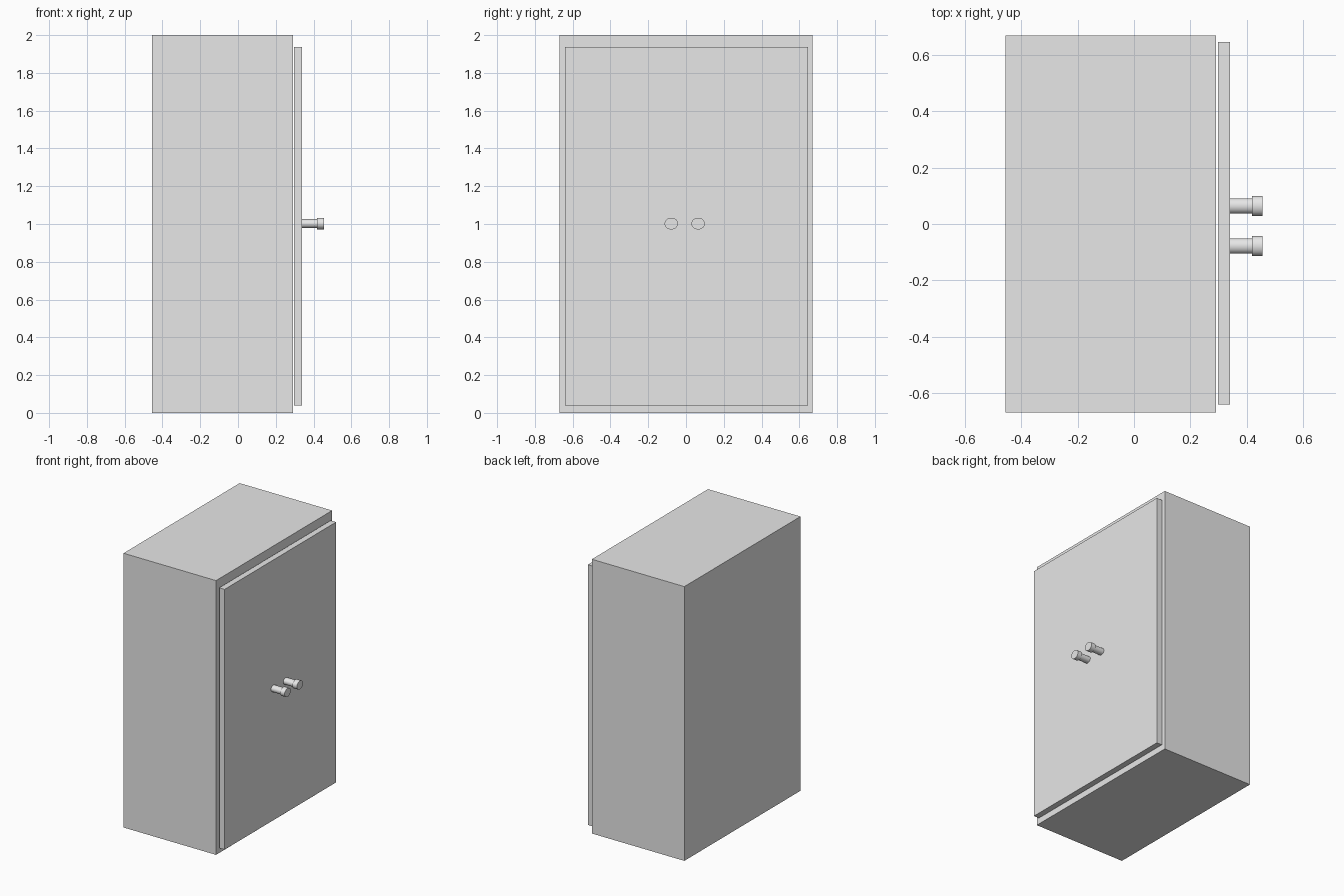
import bpy, math

if "Cube" in bpy.data.objects:
    bpy.data.objects.remove(bpy.data.objects["Cube"])

grey = bpy.data.materials.new("light_grey")
grey.diffuse_color = (0.8, 0.8, 0.8, 1)
grey.use_nodes = True
grey.node_tree.nodes["Principled BSDF"].inputs["Base Color"].default_value = grey.diffuse_color


def box(name, lo, hi):
    centre = [(a + b) / 2 for a, b in zip(lo, hi)]
    bpy.ops.mesh.primitive_cube_add(size=1, location=centre)
    ob = bpy.context.object
    ob.name = name
    ob.scale = [b - a for a, b in zip(lo, hi)]
    bpy.ops.object.transform_apply(location=False, rotation=False, scale=True)
    ob.data.materials.append(grey)


def rod(name, x0, x1, y, z, ry, rz):
    # slightly oval cylinder lying along x
    bpy.ops.mesh.primitive_cylinder_add(vertices=32, radius=1, depth=x1 - x0,
                                        location=((x0 + x1) / 2, y, z),
                                        rotation=(0, math.pi / 2, 0))
    ob = bpy.context.object
    ob.name = name
    ob.scale = (rz, ry, 1)
    bpy.ops.object.transform_apply(location=False, rotation=True, scale=True)
    ob.data.materials.append(grey)
    bpy.ops.object.shade_smooth_by_angle(angle=math.radians(30))


# cabinet body and the door panel standing just off its face
box("cabinet_body", (-0.455, -0.669, 0), (0.291, 0.669, 2))
box("door_panel", (0.297, -0.64, 0.04), (0.340, 0.645, 1.938))

# pair of knobs, each a stem with a wider head
for side, y in (("left", -0.078), ("right", 0.064)):
    rod(side + "_knob_stem", 0.338, 0.420, y, 1.002, 0.027, 0.024)
    rod(side + "_knob_head", 0.419, 0.455, y, 1.002, 0.0355, 0.031)
